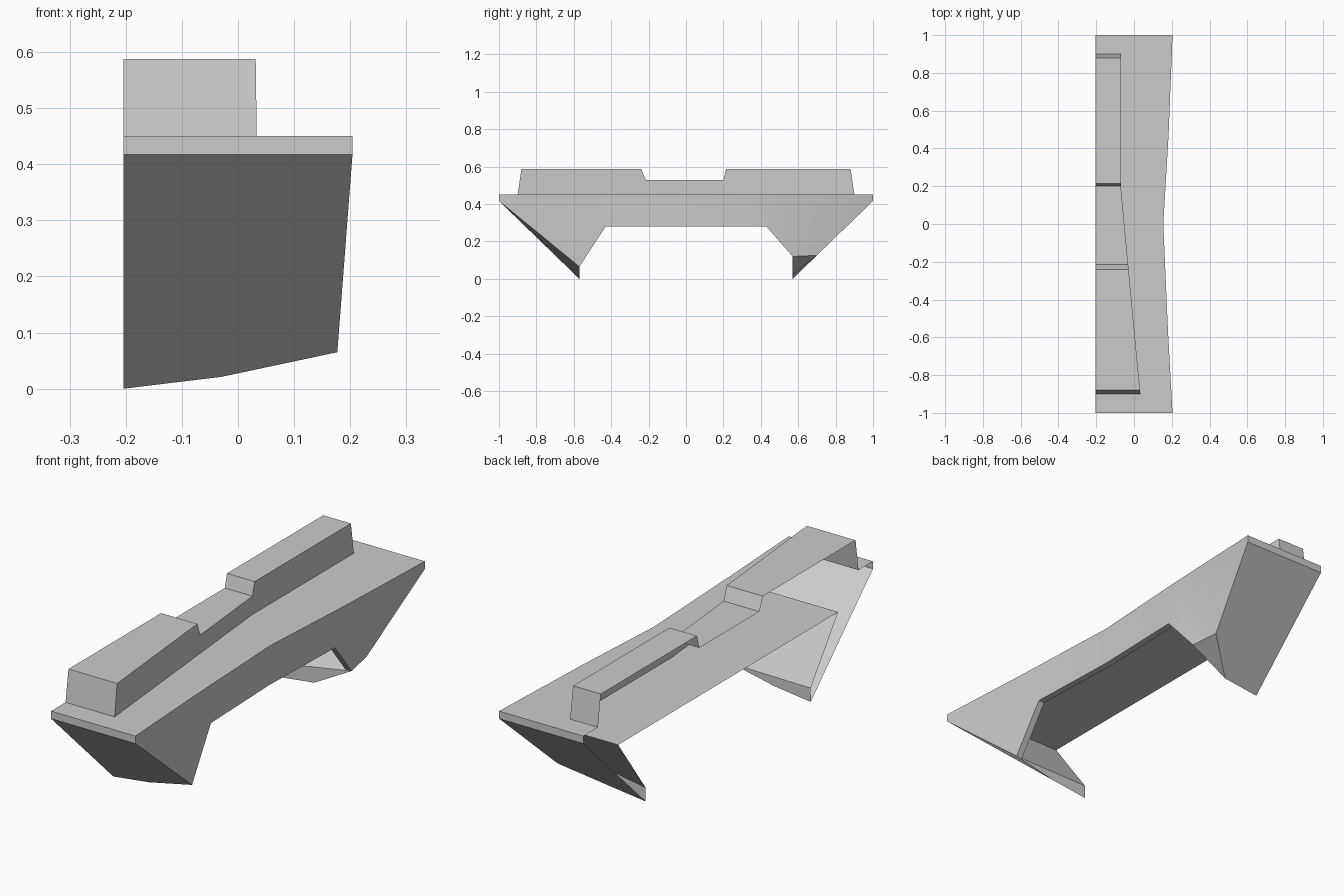
import bpy
import math

cube = bpy.data.objects.get("Cube")
if cube:
    bpy.data.objects.remove(cube, do_unlink=True)

grey = bpy.data.materials.new("plain_grey")
grey.use_nodes = True
colour = (0.6, 0.6, 0.6, 1)
grey.diffuse_color = colour
grey.node_tree.nodes["Principled BSDF"].inputs["Base Color"].default_value = colour

OPEN = -0.204     # open long side
EDGE = 0.204      # outer corner of the deck
DECK = 0.45       # deck height
LIP = 0.417       # lower edge of the end lips
FLOOR = 0.32      # recess ceiling height
FLOOR_END = 0.76
FOOT = 0.57       # distance of the feet from the middle


def add_part(name, polygons):
    """Make one sheet-metal part from polygons that share corner points."""
    points, faces = [], []
    for polygon in polygons:
        face = []
        for point in polygon:
            if point not in points:
                points.append(point)
            face.append(points.index(point))
        faces.append(face)
    mesh = bpy.data.meshes.new(name)
    mesh.from_pydata(points, [], faces)
    mesh.materials.append(grey)
    part = bpy.data.objects.new(name, mesh)
    bpy.context.collection.objects.link(part)
    bpy.ops.object.select_all(action='DESELECT')
    part.select_set(True)
    bpy.context.view_layer.objects.active = part
    bpy.ops.object.mode_set(mode='EDIT')
    bpy.ops.mesh.select_all(action='SELECT')
    bpy.ops.mesh.normals_make_consistent(inside=False)
    bpy.ops.object.mode_set(mode='OBJECT')
    bpy.ops.object.shade_smooth_by_angle(angle=math.radians(25))
    return part


def strip(first, second):
    """Quads between two rows of points."""
    return [(first[i], first[i + 1], second[i + 1], second[i])
            for i in range(len(first) - 1)]


def ridge_x(y):
    """Side of the raised ridge: straight at the back, widening to the front."""
    return -0.07 + max(0, 0.2 - y) * 0.094


# Deck with an opening under the ridge
top = [(EDGE, -1, DECK), (0.18, -0.57, DECK), (0.155, 0, DECK),
       (0.183, 0.47, DECK), (EDGE, 1, DECK)]
opening = [(OPEN if outer else ridge_x(y), y, DECK) for y, outer in
           [(0.9, True), (0.9, False), (0.2, False), (-0.9, False), (-0.9, True)]]
add_part("top_deck", [top + [(OPEN, 1, DECK)] + opening + [(OPEN, -1, DECK)]])

# Raised ridge with a lower saddle in the middle
HIGH, SADDLE = 0.588, 0.53
profile = [(-0.9, DECK), (-0.88, HIGH), (-0.24, HIGH), (-0.215, SADDLE),
           (0.2, SADDLE), (0.215, HIGH), (0.88, HIGH), (0.9, DECK)]
inner = [(OPEN, y, z) for y, z in profile]
outer = [(ridge_x(y), y, z) for y, z in profile]
base = [(x, y, DECK) for x, y, z in outer]
walls = [tuple(dict.fromkeys(quad)) for quad in strip(outer, base)]
add_part("raised_ridge", strip(inner, outer) + walls)

# Outer side wall, dipping into a foot at each end
front_tip = (EDGE, -1, LIP)
front_foot = (0.177, -FOOT, 0.065)
arch_front = (0.17, -0.43, 0.28)
arch_middle = (0.155, 0, 0.28)
arch_back = (0.168, 0.43, 0.28)
back_foot = (0.15, FOOT, 0.12)
back_heel = (0.13, 0.7, 0.126)
back_tip = (EDGE, 1, LIP)
add_part("side_wall", [
    (top[0], front_tip, front_foot, top[1]),
    (top[1], front_foot, arch_front),
    (top[1], arch_front, arch_middle, top[2]),
    (top[2], arch_middle, arch_back, top[3]),
    (top[3], arch_back, back_foot),
    (top[3], back_foot, back_heel),
    (top[3], back_heel, back_tip, top[4])])

# End lips, sloping end plates and foot rims
for name, side, foot in (("front", -1, front_foot), ("back", 1, back_foot)):
    tip_in, tip_out = (OPEN, side, LIP), (EDGE, side, LIP)
    toe, mid = (OPEN, side * FOOT, 0), (-0.03, side * FOOT, 0.021)
    rim = (OPEN, side * FOOT, 0.06)
    add_part(name + "_end_lip", [
        (tip_in, tip_out, (EDGE, side, DECK), (OPEN, side, DECK))])
    slope = [(tip_in, tip_out, foot, mid, toe)]
    if side > 0:
        slope = [(tip_in, tip_out, back_heel, mid, toe), (back_heel, foot, mid)]
    add_part(name + "_end_plate", slope)
    add_part(name + "_foot_rim", [(toe, mid, foot, rim)])
    # Inner leg plate rising to the recess ceiling
    add_part(name + "_inner_leg", [
        (rim, foot, (foot[0] - 0.03, side * FLOOR_END, FLOOR),
         (OPEN, side * FLOOR_END, FLOOR))])

# Rim along the arch and the inside of the side wall
arch = [front_foot, arch_front, arch_middle, arch_back, back_foot]
inside = [(x - 0.03, y, z) for x, y, z in arch]
add_part("arch_rim", strip(arch, inside))
ceiling = [(x, y * FLOOR_END / FOOT if abs(y) == FOOT else y, FLOOR)
           for x, y, z in inside]
add_part("inner_wall", strip(inside, ceiling))

# Ceiling of the recess between the legs
add_part("recess_ceiling", [ceiling + [(OPEN, FLOOR_END, FLOOR),
                                       (OPEN, -FLOOR_END, FLOOR)]])
